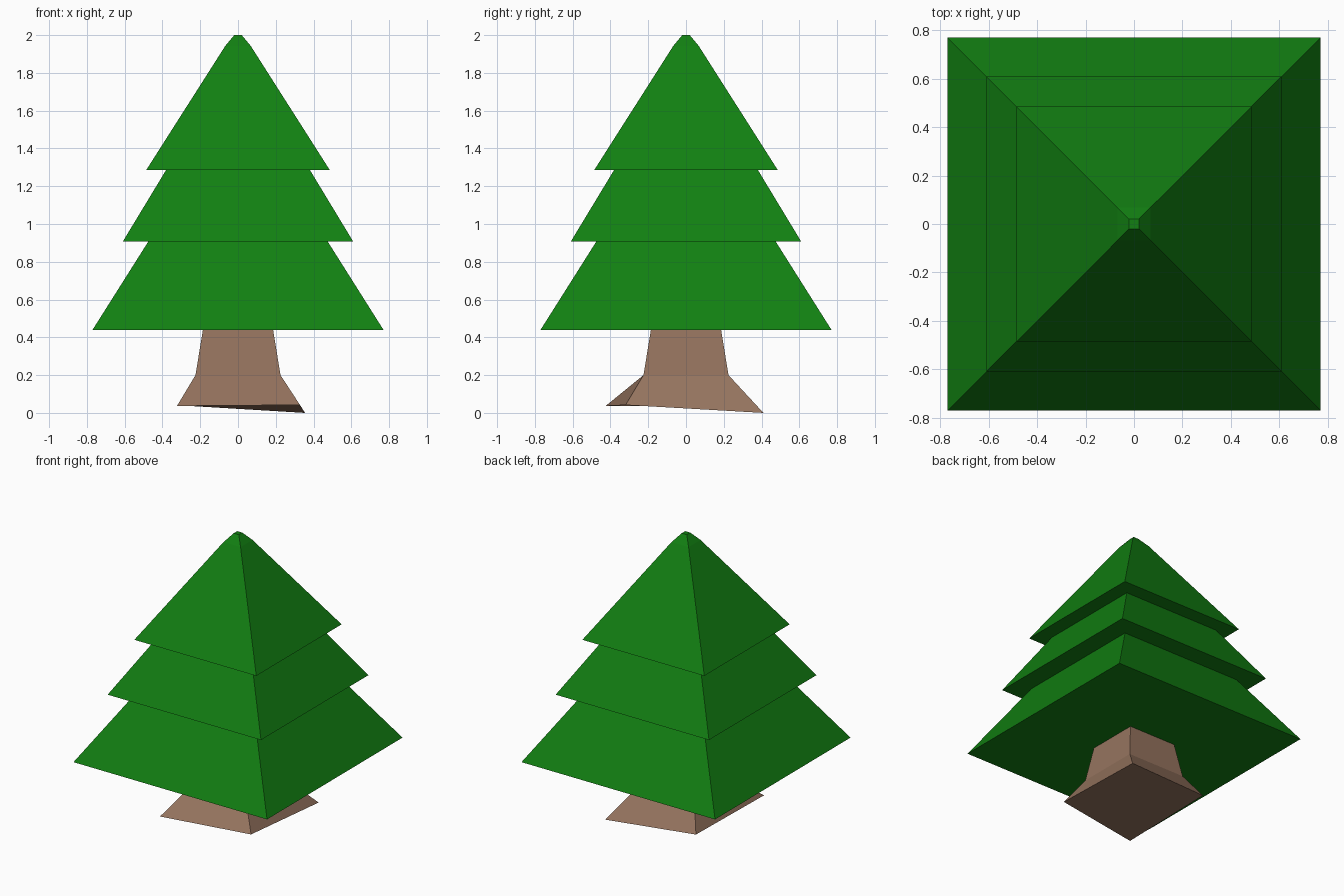
import bpy
import bmesh

cube = bpy.data.objects.get("Cube")
if cube:
    bpy.data.objects.remove(cube, do_unlink=True)


def make_material(name, color):
    mat = bpy.data.materials.new(name)
    mat.use_nodes = True
    mat.diffuse_color = color
    bsdf = mat.node_tree.nodes["Principled BSDF"]
    bsdf.inputs["Base Color"].default_value = color
    bsdf.inputs["Roughness"].default_value = 0.9
    return mat


def square(half, z):
    """Corners of a level square, counter-clockwise from front -x."""
    return [(-half, -half, z), (half, -half, z), (half, half, z), (-half, half, z)]


def loft(name, rings, mat):
    """Bridge four-cornered rings from bottom to top and cap both ends."""
    bm = bmesh.new()
    loops = [[bm.verts.new(co) for co in ring] for ring in rings]
    for low, high in zip(loops, loops[1:]):
        for i in range(4):
            j = (i + 1) % 4
            bm.faces.new((low[i], low[j], high[j], high[i]))
    bm.faces.new(loops[0][::-1])
    bm.faces.new(loops[-1])
    bmesh.ops.recalc_face_normals(bm, faces=bm.faces)
    mesh = bpy.data.meshes.new(name)
    bm.to_mesh(mesh)
    bm.free()
    mesh.materials.append(mat)
    obj = bpy.data.objects.new(name, mesh)
    bpy.context.scene.collection.objects.link(obj)
    return obj


green = make_material("leaf green", (0.006, 0.215, 0.006, 1))
brown = make_material("bark brown", (0.30, 0.172, 0.112, 1))

# Trunk: flared, uneven foot rising to a narrow top just inside the foliage
foot = [(-0.323, -0.425, 0.037), (0.328, -0.32, 0.042),
        (0.355, 0.41, 0.0), (-0.31, 0.33, 0.04)]
loft("trunk", [foot, square(0.225, 0.2), square(0.185, 0.445)], brown)

# Foliage: three stepped tiers (half width, height) with a blunt tip
profile = [(0.77, 0.44), (0.475, 0.907), (0.61, 0.907), (0.38, 1.287),
           (0.485, 1.287), (0.068, 1.942), (0.02, 2.0)]
loft("foliage", [square(half, z) for half, z in profile], green)
